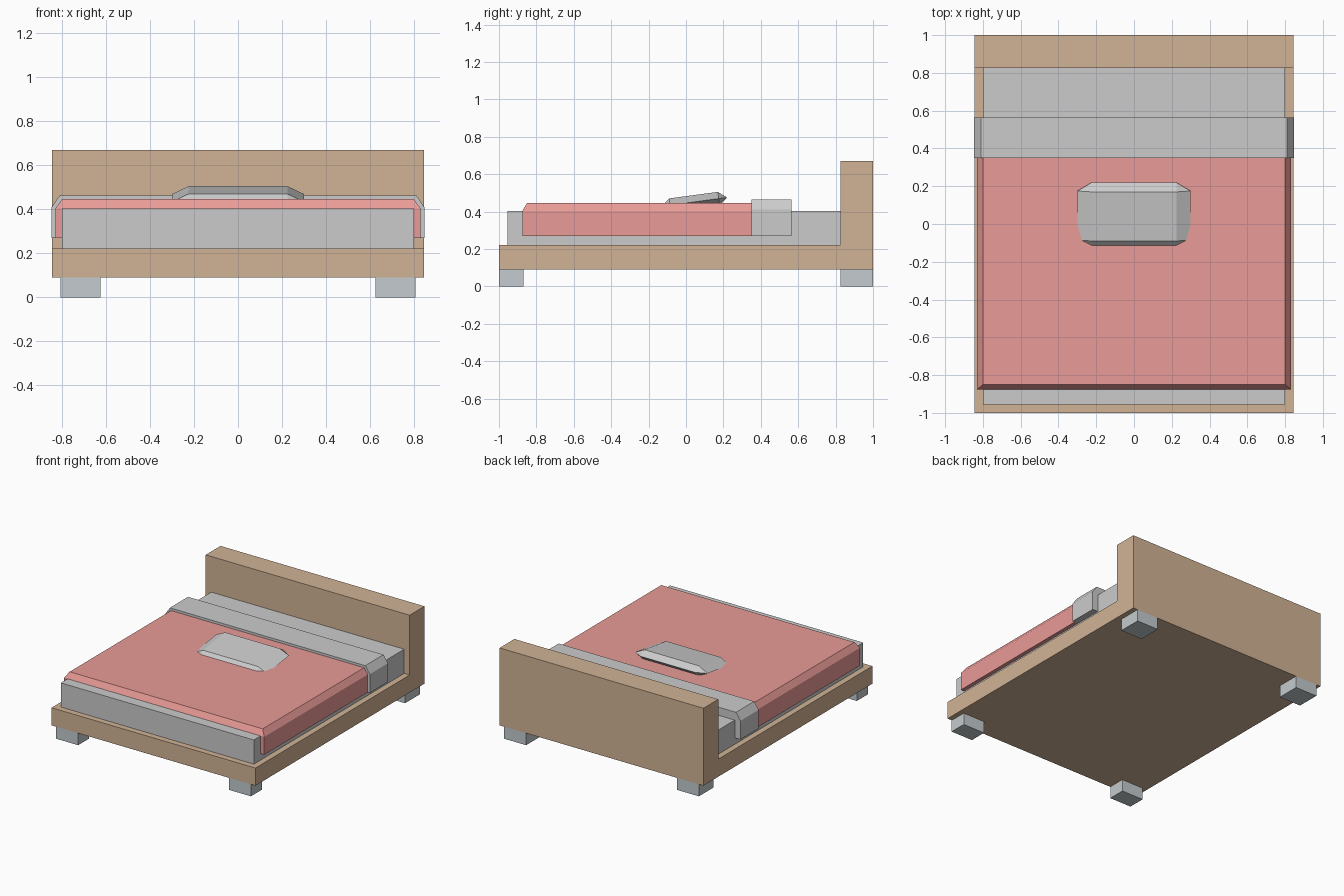
import bpy, bmesh
from math import atan2
from mathutils import Matrix, Vector

if "Cube" in bpy.data.objects:
    bpy.data.objects.remove(bpy.data.objects["Cube"])


def material(name, rgb):
    m = bpy.data.materials.new(name)
    m.diffuse_color = (*rgb, 1)
    m.use_nodes = True
    m.node_tree.nodes["Principled BSDF"].inputs["Base Color"].default_value = m.diffuse_color
    return m


wood = material("wood", (0.64, 0.45, 0.30))
red = material("red_cloth", (0.82, 0.33, 0.31))
pale = material("pale_metal", (0.55, 0.60, 0.62))


def loft(name, rings, mat=None, matrix=None):
    """Join equal-length rings of points with quads and cap both ends."""
    bm = bmesh.new()
    loops = [[bm.verts.new(p) for p in ring] for ring in rings]
    n = len(loops[0])
    for a, b in zip(loops, loops[1:]):
        for i in range(n):
            j = (i + 1) % n
            bm.faces.new((a[i], a[j], b[j], b[i]))
    bm.faces.new(loops[0])
    bm.faces.new(loops[-1])
    bmesh.ops.remove_doubles(bm, verts=bm.verts, dist=1e-5)
    bmesh.ops.recalc_face_normals(bm, faces=bm.faces)
    if matrix:
        bm.transform(matrix)
    mesh = bpy.data.meshes.new(name)
    bm.to_mesh(mesh)
    bm.free()
    obj = bpy.data.objects.new(name, mesh)
    bpy.context.collection.objects.link(obj)
    if mat:
        mesh.materials.append(mat)
    return obj


def rect(x0, x1, y0, y1, z):
    return [(x0, y0, z), (x1, y0, z), (x1, y1, z), (x0, y1, z)]


def box(name, x0, x1, y0, y1, z0, z1, mat=None):
    return loft(name, [rect(x0, x1, y0, y1, z) for z in (z0, z1)], mat)


# Frame: base and headboard as one L profile across the width
profile = [(-1, 0.09), (1, 0.09), (1, 0.67), (0.825, 0.67), (0.825, 0.222), (-1, 0.222)]
loft("bed_frame", [[(x, y, z) for y, z in profile] for x in (-0.845, 0.845)], wood)

# Legs
for side, s in (("left", -1), ("right", 1)):
    xs = sorted((s * 0.625, s * 0.807))
    box(f"front_{side}_leg", *xs, -1, -0.87, 0, 0.09, pale)
    box(f"back_{side}_leg", *xs, 0.825, 1, 0, 0.09, pale)

# Mattress
box("mattress", -0.8, 0.8, -0.955, 0.825, 0.222, 0.403)

# Blanket with chamfered sides and foot
loft("blanket", [rect(-0.83, 0.83, -0.875, 0.35, 0.27),
                 rect(-0.83, 0.83, -0.875, 0.35, 0.403),
                 rect(-0.8, 0.8, -0.85, 0.35, 0.446)], red)

# Folded sheet band, chamfered at the sides only
loft("folded_sheet", [rect(-0.847, 0.847, 0.35, 0.565, 0.27),
                      rect(-0.847, 0.847, 0.35, 0.565, 0.41),
                      rect(-0.81, 0.81, 0.35, 0.565, 0.464)])

# Cushion: hexagonal section with wedge ends, tilted and partly sunk in the blanket
section = [(-0.3, 0), (-0.225, 0.036), (0.225, 0.036), (0.3, 0), (0.225, -0.036), (-0.225, -0.036)]


def cushion_ring(y):
    return [(x, y, z) for x, z in section]


tilt = Matrix.Translation(Vector((0, 0.045, 0.452))) @ Matrix.Rotation(atan2(0.035, 0.26), 4, "X")
cushion = loft("cushion", [cushion_ring(-0.131), cushion_ring(0.131)])
bm = bmesh.new()
bm.from_mesh(cushion.data)
for end in (-1, 1):
    cap = next(f for f in bm.faces if all(abs(v.co.y - end * 0.131) < 1e-4 for v in f.verts))
    ring = list(cap.verts)
    bm.faces.remove(cap)
    tips = {s: bm.verts.new((s * 0.225, end * 0.176, 0)) for s in (-1, 1)}
    for i, a in enumerate(ring):
        b = ring[(i + 1) % 6]
        if a.co.x * b.co.x < 0:
            bm.faces.new((a, b, tips[1 if b.co.x > 0 else -1], tips[1 if a.co.x > 0 else -1]))
        else:
            bm.faces.new((a, b, tips[1 if a.co.x > 0 else -1]))
bmesh.ops.recalc_face_normals(bm, faces=bm.faces)
bm.transform(tilt)
bm.to_mesh(cushion.data)
bm.free()
